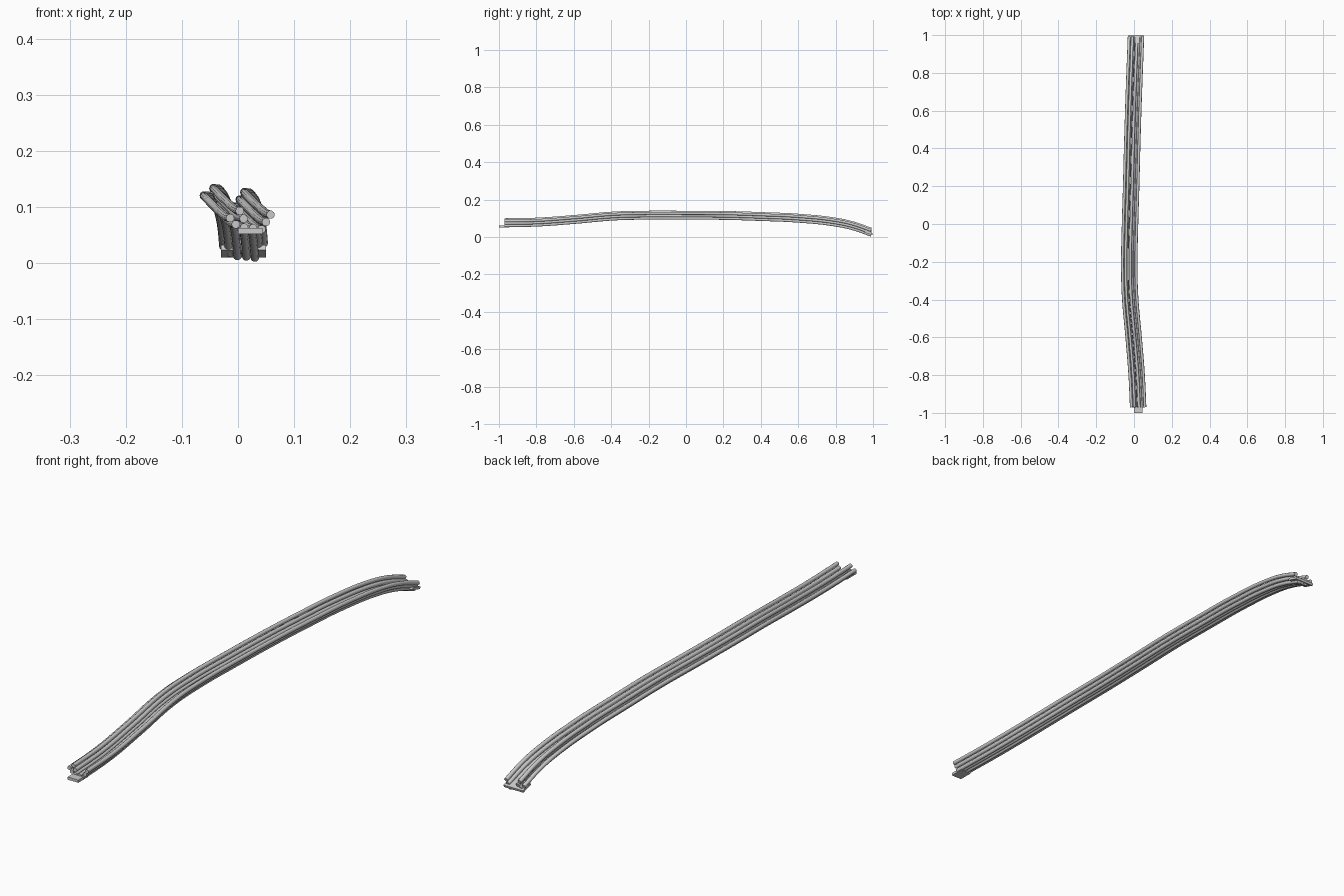
import bpy
from math import radians

if "Cube" in bpy.data.objects:
    bpy.data.objects.remove(bpy.data.objects["Cube"])

# Centre line of the long curved bundle (x, y, z)
PATH = [(0.022, -0.97, 0.077), (0.014, -0.80, 0.080), (-0.002, -0.60, 0.094),
        (-0.021, -0.38, 0.113), (-0.025, -0.22, 0.117), (-0.021, 0.0, 0.117),
        (-0.015, 0.20, 0.116), (-0.010, 0.40, 0.110), (-0.004, 0.60, 0.101),
        (0.003, 0.80, 0.080), (0.007, 0.90, 0.058), (0.010, 0.99, 0.026)]

# Rod positions in the cross-section (x, z offset from the centre line)
RODS = {
    "left_outer_rod": (-0.036, 0.003), "left_top_rod": (-0.019, 0.016),
    "left_lower_rod": (-0.026, -0.008), "left_inner_rod": (-0.012, 0.002),
    "right_outer_rod": (0.036, 0.009), "right_side_rod": (0.028, -0.004),
    "floor_rod_left": (-0.011, -0.014), "floor_rod_middle": (0.005, -0.015),
    "floor_rod_right": (0.020, -0.017),
}


def make_rod(name, dx, dz, radius=0.0075):
    curve = bpy.data.curves.new(name, 'CURVE')
    curve.dimensions = '3D'
    curve.bevel_depth = radius
    curve.bevel_resolution = 3
    curve.use_fill_caps = True
    curve.resolution_u = 6
    spline = curve.splines.new('BEZIER')
    spline.bezier_points.add(len(PATH) - 1)
    for point, (x, y, z) in zip(spline.bezier_points, PATH):
        point.co = (x + dx, y, z + dz)
        point.handle_left_type = point.handle_right_type = 'AUTO'
    obj = bpy.data.objects.new(name, curve)
    bpy.context.collection.objects.link(obj)
    bpy.ops.object.select_all(action='DESELECT')
    obj.select_set(True)
    bpy.context.view_layer.objects.active = obj
    bpy.ops.object.convert(target='MESH')
    bpy.ops.object.shade_smooth_by_angle(angle=radians(40))


def make_plate(name, location, size, tilt=0):
    bpy.ops.mesh.primitive_cube_add(size=1, location=location,
                                    rotation=(radians(tilt), 0, 0))
    obj = bpy.context.object
    obj.name = name
    obj.scale = size


for rod_name, (ox, oz) in RODS.items():
    make_rod(rod_name, ox, oz)

# End plates: narrow tongue at the front, wide tilted plate at the back
make_plate("front_tongue", (0.022, -0.972, 0.057), (0.044, 0.056, 0.010))
make_plate("back_plate", (0.010, 0.976, 0.021), (0.080, 0.046, 0.009), -17)
